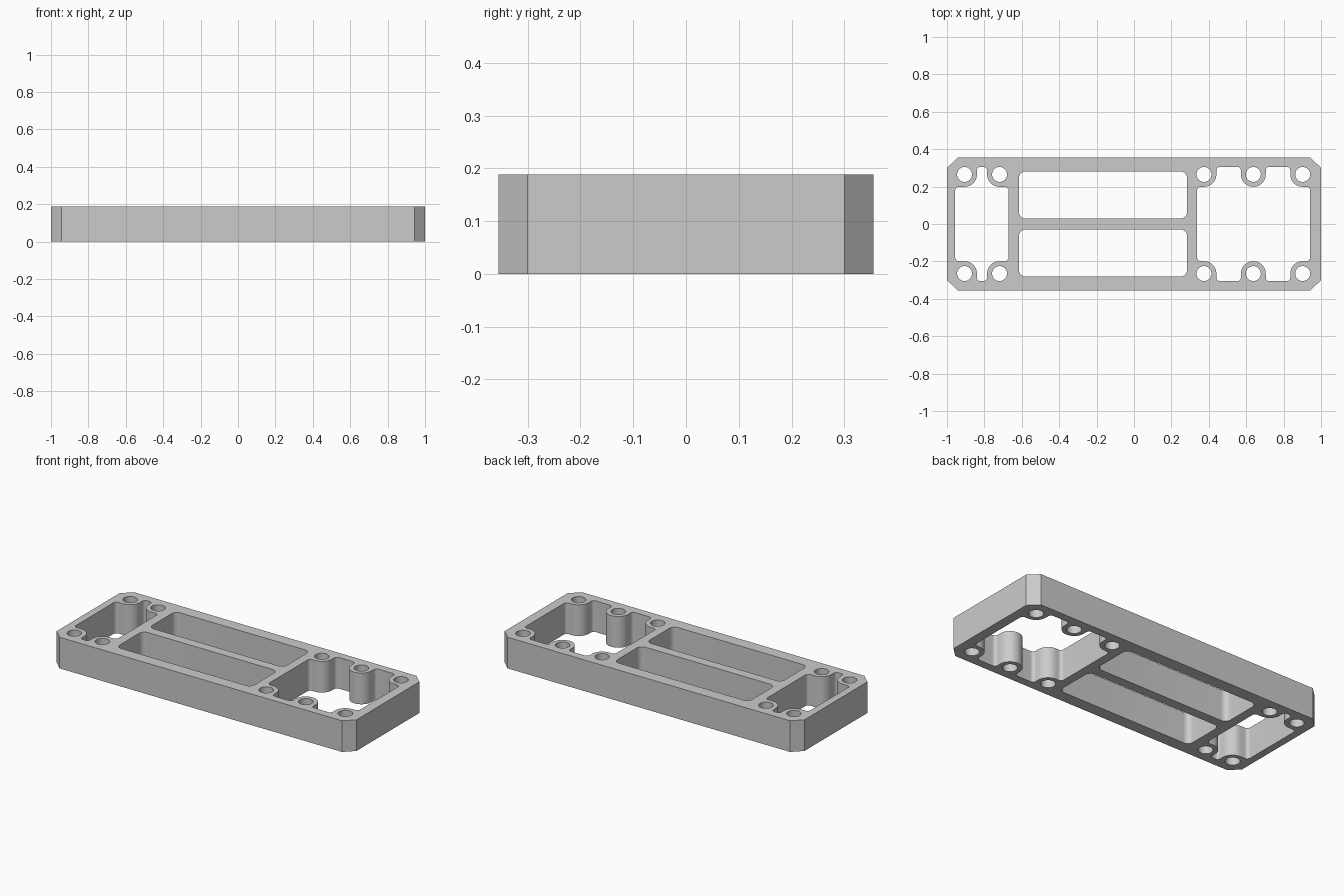
import bpy, bmesh
from math import cos, sin, pi, radians, tan
from mathutils import Vector

if "Cube" in bpy.data.objects:
    bpy.data.objects.remove(bpy.data.objects["Cube"])

HEIGHT = 0.188
HOLE_Y, HOLE_R, BOSS_R = 0.265, 0.040, 0.066
POCKET_Y, FILLET = 0.306, 0.02


def rounded(corners, steps=10):
    """Closed outline from (x, y, radius) corners."""
    out, n = [], len(corners)
    for i, (x, y, r) in enumerate(corners):
        p = Vector((x, y))
        a = (Vector(corners[i - 1][:2]) - p).normalized()
        b = (Vector(corners[(i + 1) % n][:2]) - p).normalized()
        if r == 0:
            out.append(p)
            continue
        half = a.angle(b) / 2
        centre = p + (a + b).normalized() * r / sin(half)
        start = p + a * r / tan(half) - centre
        end = p + b * r / tan(half) - centre
        sweep = start.angle_signed(end)
        for k in range(steps + 1):
            t = -sweep * k / steps
            out.append(centre + Vector((start.x * cos(t) - start.y * sin(t),
                                        start.x * sin(t) + start.y * cos(t))))
    return out


def circle(x, y, r, n=40):
    return [Vector((x + r * cos(2 * pi * k / n), y + r * sin(2 * pi * k / n))) for k in range(n)]


def pocket(x0, x1, bosses):
    """Pocket with bosses hanging off its long edges, mirrored front to back."""
    low, w = HOLE_Y - BOSS_R, BOSS_R + 0.0005
    top = [(x0, low, FILLET)]
    for i, x in enumerate(bosses):
        if i > 0:
            top += [(x - w, POCKET_Y, FILLET), (x - w, low, BOSS_R)]
        if i < len(bosses) - 1:
            top += [(x + w, low, BOSS_R), (x + w, POCKET_Y, FILLET)]
    top.append((x1, low, FILLET))
    return rounded(top + [(x, -y, r) for x, y, r in reversed(top)])


def slot(x0, x1, y0, y1, r=0.035):
    return rounded([(x0, y0, r), (x1, y0, r), (x1, y1, r), (x0, y1, r)])


left_holes = [-0.906, -0.719]
right_holes = [0.374, 0.638, 0.902]

# chamfered outer edge
cx, cy = 0.943, 0.300
loops = [rounded([(-1, -cy, 0), (-cx, -0.355, 0), (cx, -0.355, 0), (1, -cy, 0),
                  (1, cy, 0), (cx, 0.355, 0), (-cx, 0.355, 0), (-1, cy, 0)])]
# end pockets and middle slots
loops += [pocket(-0.956, -0.671, left_holes), pocket(0.337, 0.941, right_holes)]
loops += [slot(-0.615, 0.284, 0.029, 0.281), slot(-0.615, 0.284, -0.281, -0.029)]
# screw holes
loops += [circle(x, s * HOLE_Y, HOLE_R) for x in left_holes + right_holes for s in (1, -1)]

# extruded frame plate
curve = bpy.data.curves.new("frame_profile", 'CURVE')
curve.dimensions, curve.fill_mode, curve.extrude = '2D', 'BOTH', HEIGHT / 2
for pts in loops:
    spline = curve.splines.new('POLY')
    spline.points.add(len(pts) - 1)
    for sp, p in zip(spline.points, pts):
        sp.co = (p.x, p.y, 0, 1)
    spline.use_cyclic_u = True
frame = bpy.data.objects.new("frame_plate", curve)
bpy.context.collection.objects.link(frame)
bpy.context.view_layer.objects.active = frame
frame.select_set(True)
bpy.ops.object.convert(target='MESH')

# weld the caps and stand the plate on the ground plane
frame = bpy.context.object
bm = bmesh.new()
bm.from_mesh(frame.data)
bmesh.ops.remove_doubles(bm, verts=bm.verts, dist=1e-5)
bmesh.ops.translate(bm, verts=bm.verts, vec=(0, 0, HEIGHT / 2))
bmesh.ops.recalc_face_normals(bm, faces=bm.faces)
bm.to_mesh(frame.data)
bm.free()
bpy.ops.object.shade_smooth_by_angle(angle=radians(30))
